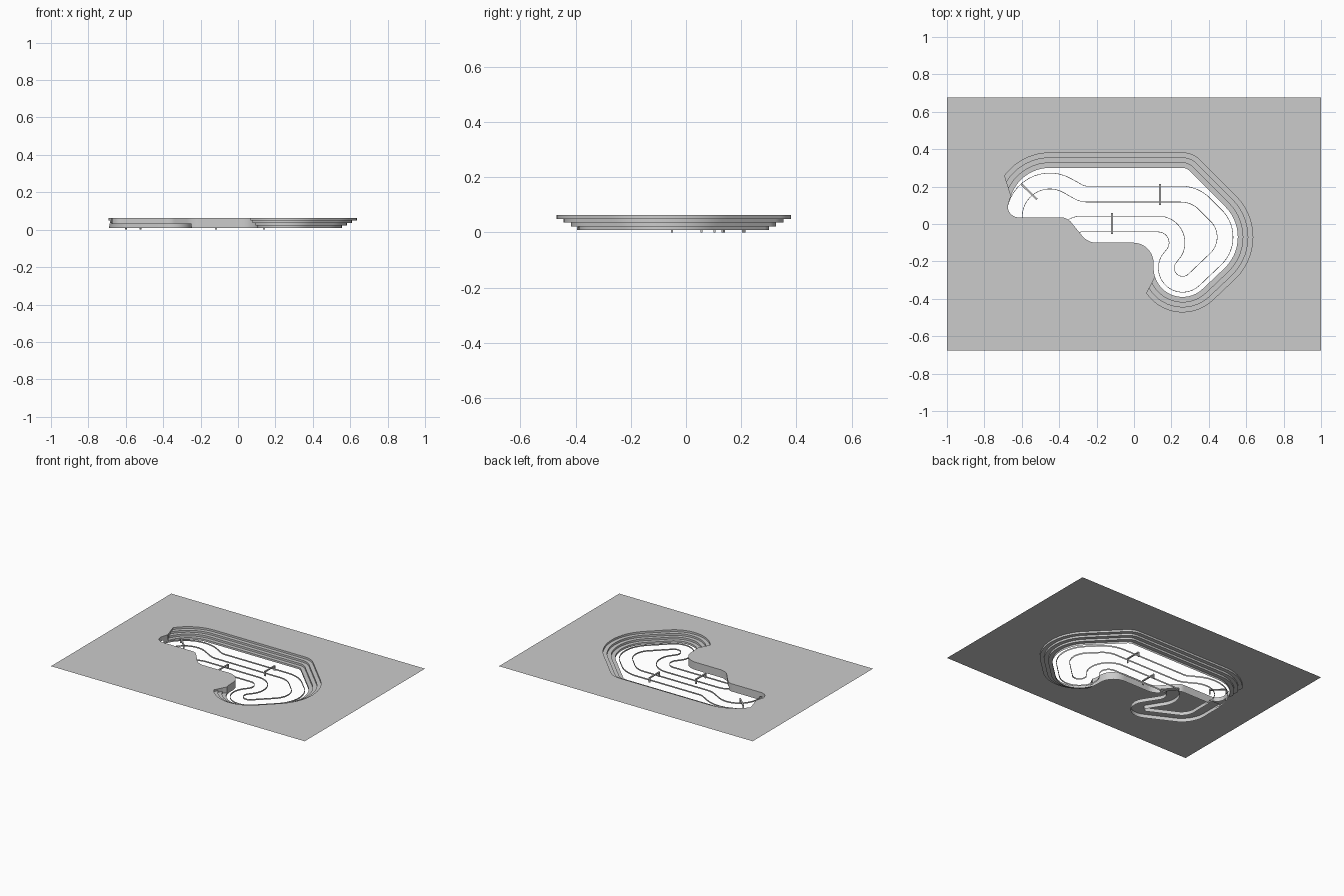
import bpy, bmesh
from math import sin, cos, radians, hypot
from mathutils import Matrix, Vector

if "Cube" in bpy.data.objects:
    bpy.data.objects.remove(bpy.data.objects["Cube"])

Z_TOP, Z_LOW, Z_TUNNEL, Z_RAIL = 0.063, 0.008, 0.033, 0.017
STEP = 0.0267
HALF = 0.0425          # half track width


def arcs_path(arcs, off=0.0, n=14):
    """Chain of arcs (cx, cy, r, a0, a1); off shifts the path to its left."""
    pts = []
    for cx, cy, r, a0, a1 in arcs:
        rr = r + off if a1 < a0 else r - off
        for i in range(n + 1):
            a = radians(a0 + (a1 - a0) * i / n)
            pts.append((cx + rr * cos(a), cy + rr * sin(a)))
    return pts


def make(name, build, smooth=True):
    bm = bmesh.new()
    build(bm)
    bmesh.ops.remove_doubles(bm, verts=bm.verts, dist=1e-5)
    me = bpy.data.meshes.new(name)
    bm.to_mesh(me)
    bm.free()
    ob = bpy.data.objects.new(name, me)
    bpy.context.collection.objects.link(ob)
    if smooth:
        me.shade_smooth()
        me.set_sharp_from_angle(angle=radians(30))
    return ob


def quad(bm, *co):
    bm.faces.new([bm.verts.new(c) for c in co])


def strip(bm, pa, za, pb, zb, closed=False):
    n = len(pa)
    for i in range(n if closed else n - 1):
        j = (i + 1) % n
        if hypot(pa[i][0] - pa[j][0], pa[i][1] - pa[j][1]) < 1e-5:
            continue
        quad(bm, (*pa[i], za), (*pa[j], za), (*pb[j], zb), (*pb[i], zb))


# Pit outlines
def terrace(k):
    return arcs_path([(-.45, .08, .22, 161 - 5.8 * k, 90), (.26, .25, .05, 90, 45),
                      (.324, -.07, .231, 45, -45), (.26, -.235, .155, -45, -162 + 5.7 * k)],
                     STEP * k)


rings = [terrace(k) for k in range(4)]
wall = arcs_path([(.26, -.235, .155, -162, -180), (-.005, -.21, .11, 0, 90),
                  (-.2, 0, .1, 270, 225), (-.39, -.035, .07, 45, 90),
                  (-.615, .095, .06, 270, 180)]) + [rings[0][0]]

# Track centreline, split into open and covered parts
open_arcs = [(-.45, .04, .19, 180, 60), (-.25, .26, .1, 240, 270), (.25, -.02, .18, 90, 45),
             (.324, -.07, .163, 45, -45), (.26, -.235, .0875, -45, -210),
             (.13, -.1, .1, -30, 90), (-.28, -.1, .1, 90, 130)]
tunnel_arcs = [(-.28, -.1, .1, 130, 210), (-.35, -.29, .06, 30, -120),
               (-.5, -.12, .145, -120, -180)]


# Ground sheet with the pit cut out
def ground(bm):
    loops = [[(-1, -.677), (1, -.677), (1, .677), (-1, .677)], rings[3] + wall]
    for lp in loops:
        pts = [p for i, p in enumerate(lp)
               if hypot(p[0] - lp[i - 1][0], p[1] - lp[i - 1][1]) > 1e-4]
        vs = [bm.verts.new((*p, Z_TOP)) for p in pts]
        for i, v in enumerate(vs):
            bm.edges.new((vs[i - 1], v))
    bmesh.ops.triangle_fill(bm, edges=bm.edges[:], use_beauty=True, normal=(0, 0, 1))


make("ground", ground, False)


# Stepped terraces with their end walls
def terraces(bm):
    rise = (Z_TOP - Z_LOW) / 4
    for k, ring in enumerate(rings):
        z = Z_LOW + rise * k
        strip(bm, ring, z, ring, z + rise)
        if k < 3:
            zt = z + rise
            strip(bm, ring, zt, rings[k + 1], zt)
            for e in (0, -1):
                a, b = ring[e], rings[k + 1][e]
                quad(bm, (*a, zt), (*b, zt), (*b, Z_TOP), (*a, Z_TOP))


make("terraces", terraces)


# Sheer pit wall, open where the track runs under the ground
def pit_wall(bm):
    fine = []
    for a, b in zip(wall, wall[1:]):
        n = max(1, int(hypot(b[0] - a[0], b[1] - a[1]) / .01))
        fine += [tuple(Vector(a).lerp(Vector(b), i / n)) for i in range(n)]
    fine.append(wall[-1])

    def in_mouth(x, y):
        return x < -.605 and y < .12 or -.355 < x < -.27 and y > -.06

    for a, b in zip(fine, fine[1:]):
        if hypot(a[0] - b[0], a[1] - b[1]) < 1e-5:
            continue
        low = Z_TUNNEL if in_mouth((a[0] + b[0]) / 2, (a[1] + b[1]) / 2) else Z_LOW
        quad(bm, (*a, low), (*b, low), (*b, Z_TOP), (*a, Z_TOP))


make("pit_wall", pit_wall)

# Track rails on both edges
for name, side in (("outer_rail", HALF), ("inner_rail", -HALF)):
    def rail(bm):
        for d in (-.0015, .0015):
            p = arcs_path(open_arcs + tunnel_arcs, side + d)
            strip(bm, p, Z_LOW, p, Z_RAIL, True)
        p = arcs_path(open_arcs + tunnel_arcs, side - .0015)
        q = arcs_path(open_arcs + tunnel_arcs, side + .0015)
        strip(bm, p, Z_RAIL, q, Z_RAIL, True)
    make(name, rail)


# Tunnel walls and roof
def tunnel(bm):
    ends = [[(-.645 - s, .035)] for s in (HALF, -HALF)]
    left = arcs_path(tunnel_arcs, HALF) + ends[0]
    right = arcs_path(tunnel_arcs, -HALF) + ends[1]
    strip(bm, left, Z_LOW, left, Z_TUNNEL)
    strip(bm, right, Z_TUNNEL, right, Z_LOW)
    strip(bm, left, Z_TUNNEL, right, Z_TUNNEL)


make("tunnel", tunnel)

# Gantries across the track
for i, (x, y, ang) in enumerate([(-.118, .003, 90), (.14, .157, 90), (-.56, .172, -44)]):
    def gantry(bm):
        for cx, cz, sx, sz in ((-.053, .015, .007, .03), (.053, .015, .007, .03),
                               (0, .031, .113, .007)):
            m = (Matrix.Translation((x, y, 0)) @ Matrix.Rotation(radians(ang), 4, 'Z')
                 @ Matrix.Translation((cx, 0, cz)) @ Matrix.Diagonal((sx, .01, sz, 1)))
            bmesh.ops.create_cube(bm, size=1, matrix=m)
    make(f"gantry_{i + 1}", gantry, False)
